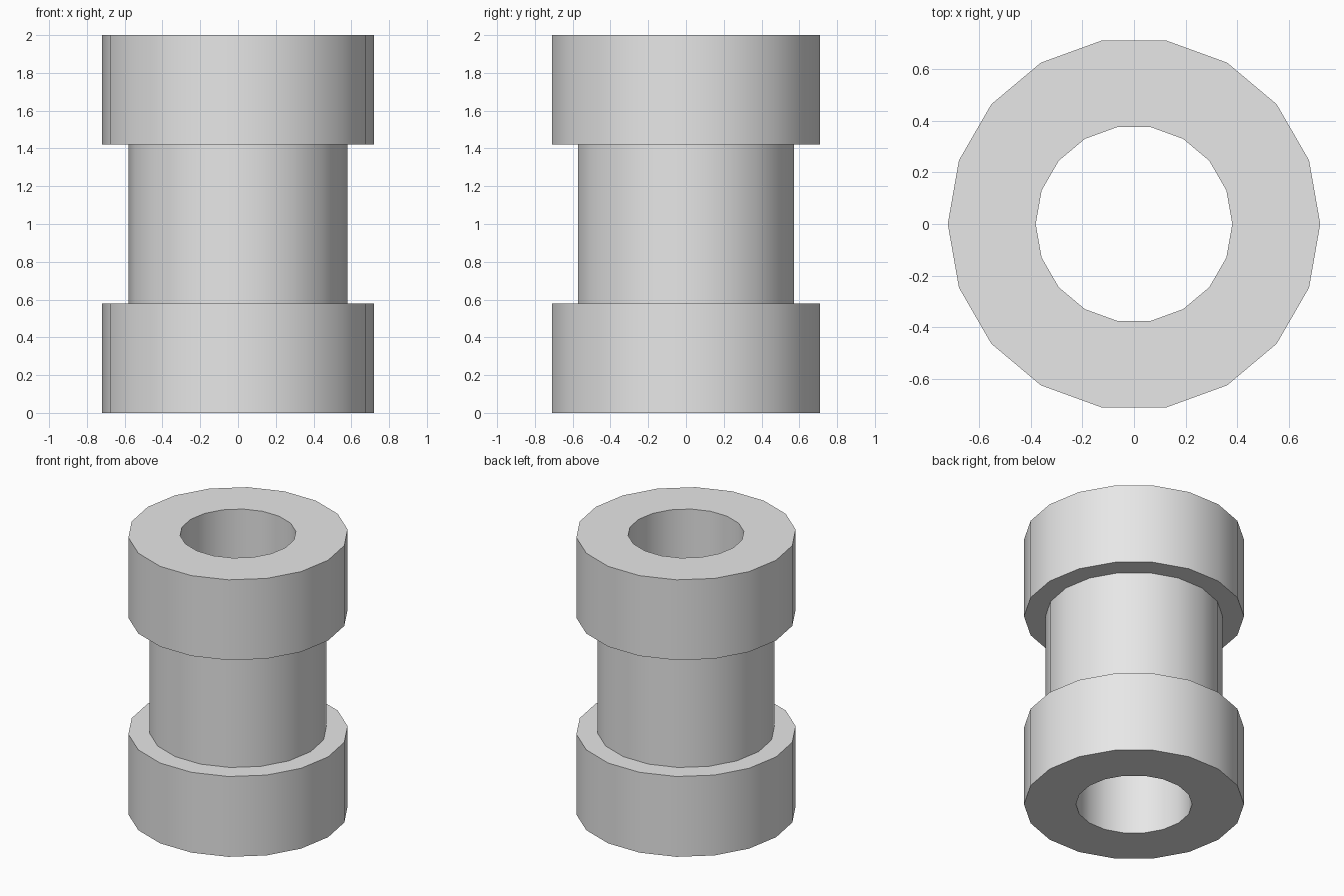
import bpy, bmesh, math

if "Cube" in bpy.data.objects:
    bpy.data.objects.remove(bpy.data.objects["Cube"])

SIDES = 18
BORE, WAIST, FLANGE = 0.38, 0.58, 0.72
LOW, HIGH, TOP = 0.58, 1.42, 2.0

grey = bpy.data.materials.new("light_grey")
grey.diffuse_color = (0.8, 0.8, 0.8, 1)
grey.use_nodes = True
grey.node_tree.nodes["Principled BSDF"].inputs["Base Color"].default_value = grey.diffuse_color

# Closed cross-section: bore, lower flange, waist, upper flange
profile = [(BORE, 0), (FLANGE, 0), (FLANGE, LOW), (WAIST, LOW),
           (WAIST, HIGH), (FLANGE, HIGH), (FLANGE, TOP), (BORE, TOP)]

# Turn the cross-section around the z axis
bm = bmesh.new()
rings = []
for r, z in profile:
    rings.append([bm.verts.new((r * math.cos(2 * math.pi * i / SIDES),
                                r * math.sin(2 * math.pi * i / SIDES), z))
                  for i in range(SIDES)])
for k, a in enumerate(rings):
    b = rings[(k + 1) % len(rings)]
    for i in range(SIDES):
        j = (i + 1) % SIDES
        bm.faces.new((a[i], a[j], b[j], b[i]))
bmesh.ops.recalc_face_normals(bm, faces=bm.faces)

mesh = bpy.data.meshes.new("spool")
bm.to_mesh(mesh)
bm.free()
mesh.materials.append(grey)
spool = bpy.data.objects.new("spool", mesh)
bpy.context.collection.objects.link(spool)

# Smooth walls, sharp rims
bpy.context.view_layer.objects.active = spool
spool.select_set(True)
bpy.ops.object.shade_smooth_by_angle(angle=math.radians(35))
